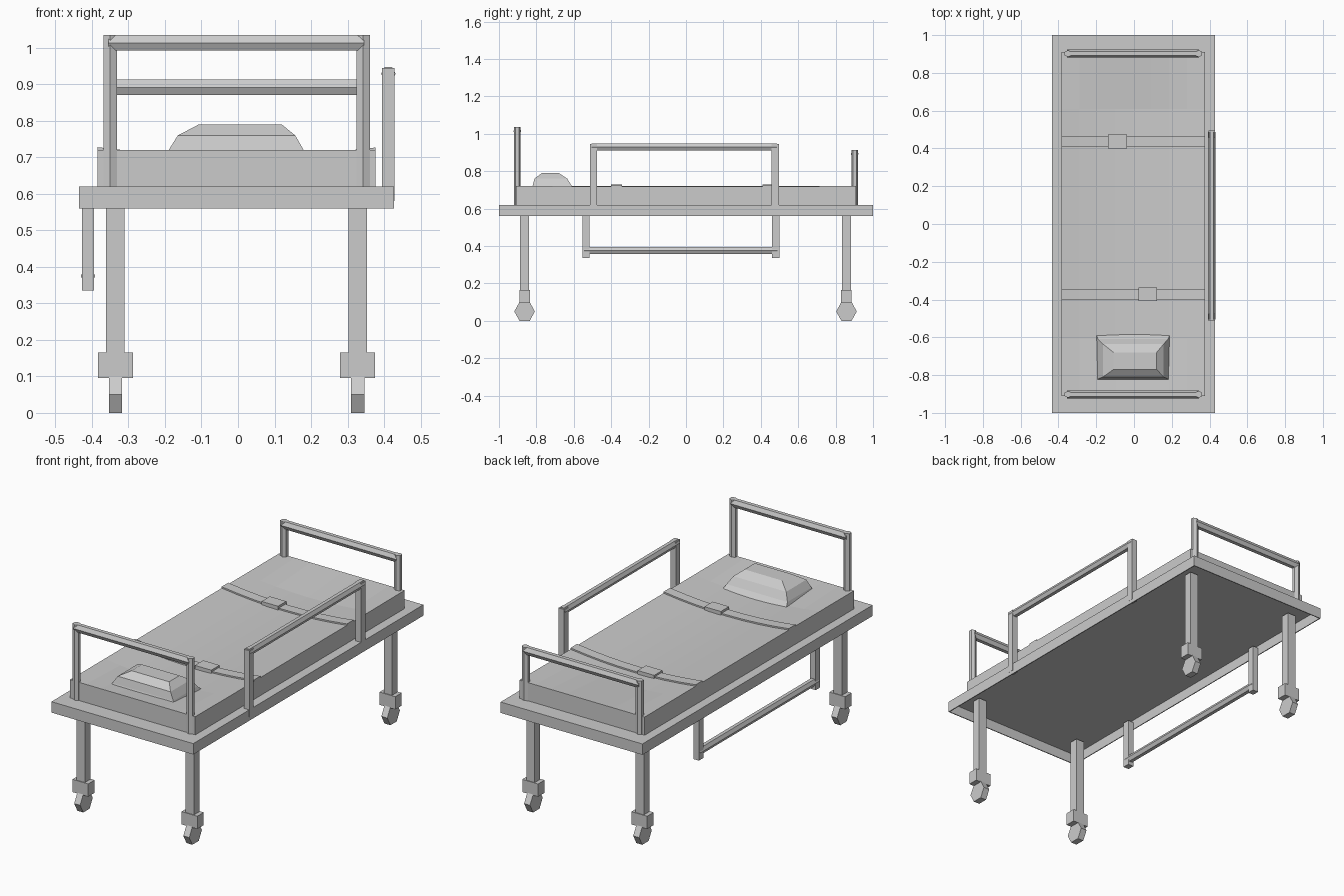
import bpy, bmesh
from math import cos, sin, pi
from mathutils import Vector

if "Cube" in bpy.data.objects:
    bpy.data.objects.remove(bpy.data.objects["Cube"], do_unlink=True)

grey = bpy.data.materials.new("plain_grey")
grey.use_nodes = True
grey.diffuse_color = (0.6, 0.6, 0.6, 1)
grey.node_tree.nodes["Principled BSDF"].inputs["Base Color"].default_value = (0.6, 0.6, 0.6, 1)


def finish(name, bm):
    bmesh.ops.recalc_face_normals(bm, faces=bm.faces)
    mesh = bpy.data.meshes.new(name)
    bm.to_mesh(mesh)
    bm.free()
    mesh.materials.append(grey)
    obj = bpy.data.objects.new(name, mesh)
    bpy.context.collection.objects.link(obj)
    return obj


def loft(name, rings):
    """Skin a stack of equal rings and cap both ends."""
    bm = bmesh.new()
    loops = [[bm.verts.new(p) for p in ring] for ring in rings]
    n = len(loops[0])
    for a, b in zip(loops, loops[1:]):
        for i in range(n):
            j = (i + 1) % n
            bm.faces.new((a[i], a[j], b[j], b[i]))
    bm.faces.new(loops[0])
    bm.faces.new(loops[-1])
    return finish(name, bm)


def rect(x0, x1, y0, y1, z):
    return [(x0, y0, z), (x1, y0, z), (x1, y1, z), (x0, y1, z)]


def box(name, x0, x1, y0, y1, z0, z1):
    return loft(name, [rect(x0, x1, y0, y1, z0), rect(x0, x1, y0, y1, z1)])


def hex_bar(name, start, end, along, ru, rv):
    """Six-sided bar; along is the axis letter, ru and rv its radii."""
    u, v = {"x": ((0, 1, 0), (0, 0, 1)),
            "y": ((1, 0, 0), (0, 0, 1)),
            "z": ((0, 1, 0), (1, 0, 0))}[along]
    section = [Vector(u) * cos(i * pi / 3) * ru + Vector(v) * sin(i * pi / 3) * rv
               for i in range(6)]
    return loft(name, [[Vector(p) + s for s in section] for p in (start, end)])


# Bed frame: a shallow tray, open underneath
def bed_frame():
    bm = bmesh.new()
    rings = [rect(-.435, .428, -1, 1, .56), rect(-.435, .428, -1, 1, .62),
             rect(-.43, .423, -.995, .995, .56), rect(-.43, .423, -.995, .995, .615)]
    o0, o1, i0, i1 = [[bm.verts.new(p) for p in r] for r in rings]
    for a, b in ((o0, o1), (o0, i0), (i0, i1)):
        for i in range(4):
            j = (i + 1) % 4
            bm.faces.new((a[i], a[j], b[j], b[i]))
    bm.faces.new(o1)
    bm.faces.new(i1)
    finish("bed_frame", bm)


bed_frame()


# Mattress, hollowed a little along the middle
def surface(x, y):
    across = max(0, 1 - (x / .385) ** 2)
    ends = min(1, max(0, (.91 - abs(y)) / .3))
    return .72 - .025 * across * ends


def draped(name, xs, ys, base, lift):
    """Block whose top follows the mattress surface."""
    bm = bmesh.new()
    top = [[bm.verts.new((x, y, surface(x, y) + lift)) for y in ys] for x in xs]
    low = [[bm.verts.new((x, y, base if base else surface(x, y) - .01)) for y in ys] for x in xs]
    nx, ny = len(xs), len(ys)
    for i in range(nx - 1):
        for j in range(ny - 1):
            for g in (top, low):
                bm.faces.new((g[i][j], g[i + 1][j], g[i + 1][j + 1], g[i][j + 1]))
    rim = ([(i, 0) for i in range(nx)] + [(nx - 1, j) for j in range(1, ny)]
           + [(i, ny - 1) for i in range(nx - 2, -1, -1)] + [(0, j) for j in range(ny - 2, 0, -1)])
    for (a, b), (c, d) in zip(rim, rim[1:] + rim[:1]):
        bm.faces.new((top[a][b], top[c][d], low[c][d], low[a][b]))
    return finish(name, bm)


xs = [-.385 + .762 * i / 8 for i in range(9)]
draped("mattress", xs, [-.91, -.61, 0, .61, .91], .62, 0)

# Straps with buckles
for tag, y0, y1, bx in (("head", -.4, -.343, .073), ("foot", .408, .465, -.087)):
    draped(tag + "_strap", xs, [y0, y1], None, .008)
    mid = (y0 + y1) / 2
    z = surface(bx, mid)
    box(tag + "_buckle", bx - .05, bx + .05, mid - .036, mid + .036, z - .005, z + .02)

# Pillow
loft("pillow", [rect(-.2, .19, -.83, -.585, .695),
                rect(-.19, .18, -.82, -.61, .72),
                rect(-.165, .157, -.81, -.635, .76),
                rect(-.108, .12, -.77, -.68, .79)])

# Legs on casters
for side, x in (("right", -.336), ("left", .328)):
    for end, y in (("front", -.863), ("back", .858)):
        tag = end + "_" + side
        box(tag + "_leg", x - .025, x + .025, y - .024, y + .024, .16, .6)
        box(tag + "_caster_block", x - .048, x + .048, y - .028, y + .028, .095, .165)
        hex_bar(tag + "_wheel", (x - .018, y, .05), (x + .018, y, .05), "x", .055, .0577)

# End hoops: two posts and a crossbar
for tag, y, top in (("head", -.902, 1.035), ("foot", .902, .913)):
    for side, x in (("right", -.35), ("left", .343)):
        hex_bar(f"{tag}_post_{side}", (x, y, .62), (x, y, top), "z", .018, .021)
    hex_bar(tag + "_crossbar", (-.355, y, top - .021), (.345, y, top - .021), "x", .021, .024)

# Side rails: left one raised, right one lowered
for tag, x, ya, yb, z0, z1, zbar in (("raised", .412, -.495, .477, .58, .945, .929),
                                     ("lowered", -.411, -.535, .48, .335, .6, .375)):
    for end, y in (("front", ya), ("back", yb)):
        box(f"{tag}_rail_{end}_post", x - .017, x + .017, y - .019, y + .019, z0, z1)
    hex_bar(tag + "_rail_bar", (x, ya - .01, zbar), (x, yb + .01, zbar), "y", .02, .022)
